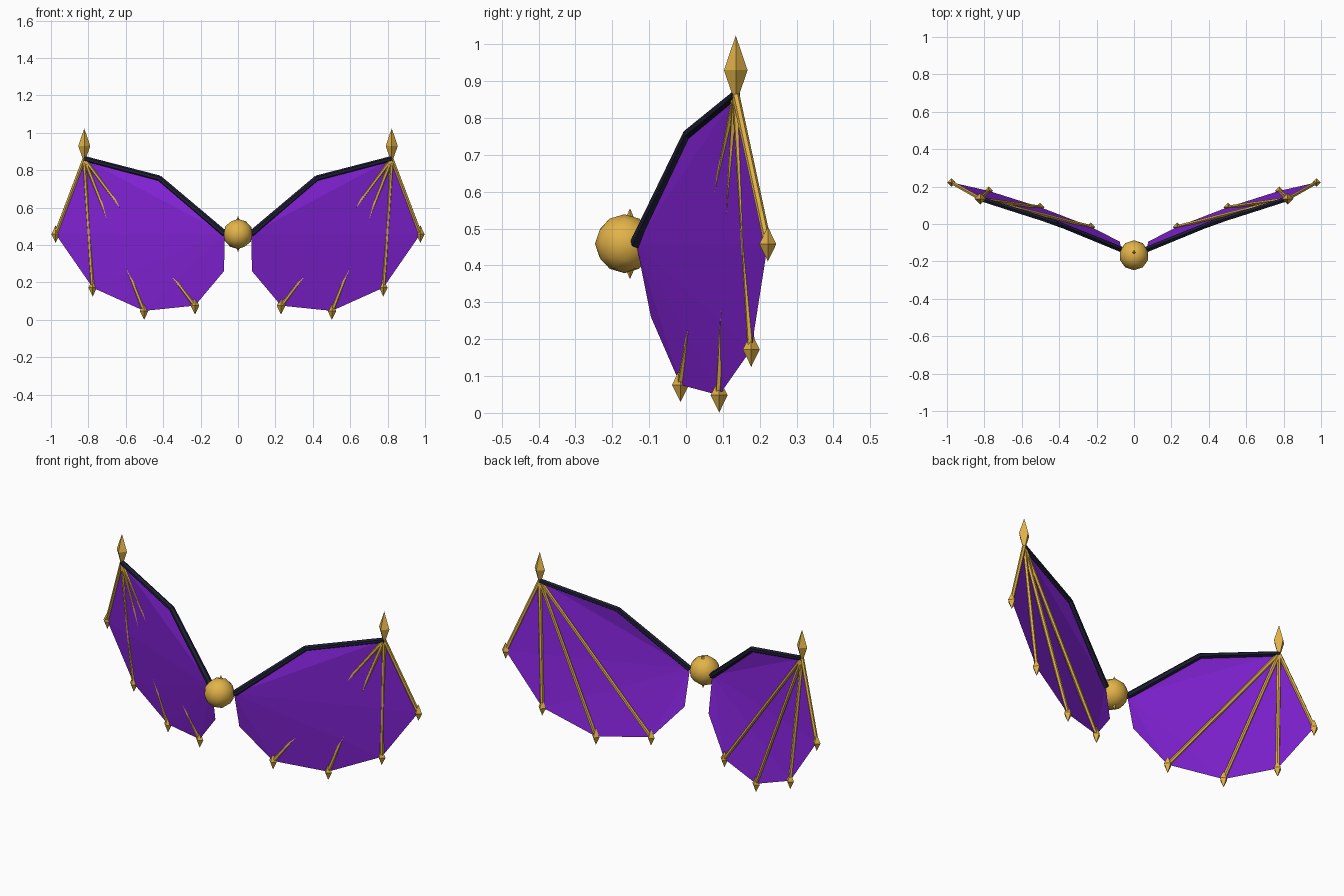
import bpy
import bmesh
from mathutils import Vector, Matrix

cube = bpy.data.objects.get("Cube")
if cube:
    bpy.data.objects.remove(cube, do_unlink=True)


def material(name, color):
    mat = bpy.data.materials.new(name)
    mat.use_nodes = True
    mat.diffuse_color = (*color, 1)
    mat.node_tree.nodes["Principled BSDF"].inputs["Base Color"].default_value = (*color, 1)
    return mat


PURPLE = material("purple membrane", (0.235, 0.017, 0.70))
GOLD = material("bright gold", (0.76, 0.45, 0.065))
DARK = material("dark navy bone", (0.013, 0.013, 0.036))


def finish(name, bm, mat):
    mesh = bpy.data.meshes.new(name)
    bm.to_mesh(mesh)
    bm.free()
    mesh.materials.append(mat)
    obj = bpy.data.objects.new(name, mesh)
    bpy.context.collection.objects.link(obj)


def add_rod(bm, a, b, r1, r2, sides=6):
    axis = b - a
    place = Matrix.Translation((a + b) / 2) @ axis.to_track_quat("Z", "Y").to_matrix().to_4x4()
    bmesh.ops.create_cone(bm, cap_ends=True, segments=sides, radius1=r1, radius2=r2,
                          depth=axis.length, matrix=place)


def gem(name, centre, half_width, half_height):
    # Four-sided double pyramid
    bm = bmesh.new()
    ring = [bm.verts.new(centre + Vector(d) * half_width)
            for d in ((1, 0, 0), (0, 1, 0), (-1, 0, 0), (0, -1, 0))]
    top = bm.verts.new(centre + Vector((0, 0, half_height)))
    base = bm.verts.new(centre - Vector((0, 0, half_height)))
    for i in range(4):
        a, b = ring[i], ring[(i + 1) % 4]
        bm.faces.new((a, b, top))
        bm.faces.new((b, a, base))
    finish(name, bm, GOLD)


# Wing layout for the left side, mirrored for the right
ROOT = (0.07, -0.135, 0.46)
ELBOW = (0.42, 0.007, 0.757)
WRIST = (0.822, 0.135, 0.862)
TIPS = [(0.975, 0.222, 0.458), (0.777, 0.177, 0.172),
        (0.502, 0.09, 0.048), (0.23, -0.015, 0.076)]
INNER = (0.075, -0.095, 0.26)

for side, sign in (("left", 1), ("right", -1)):
    def at(p):
        return Vector((p[0] * sign, p[1], p[2]))

    root, elbow, wrist = at(ROOT), at(ELBOW), at(WRIST)
    tips = [at(t) for t in TIPS]

    # Membrane fans out from the wing root, facing forward
    bm = bmesh.new()
    hub = bm.verts.new(root)
    rim = [bm.verts.new(p) for p in [elbow, wrist, *tips, at(INNER)]]
    for a, b in zip(rim, rim[1:]):
        face = bm.faces.new((hub, a, b))
        face.normal_update()
        if face.normal.y > 0:
            face.normal_flip()
    finish(side + "_membrane", bm, PURPLE)

    # Arm bones along the leading edge
    bm = bmesh.new()
    add_rod(bm, root, elbow, 0.017, 0.015)
    add_rod(bm, elbow, wrist, 0.015, 0.014)
    bmesh.ops.create_icosphere(bm, subdivisions=1, radius=0.015,
                               matrix=Matrix.Translation(elbow))
    finish(side + "_arm_bone", bm, DARK)

    # Finger bones with a gem at each tip
    for i, tip in enumerate(tips, 1):
        bm = bmesh.new()
        add_rod(bm, wrist, tip, 0.0105, 0.0105)
        finish(f"{side}_finger_{i}", bm, GOLD)
        gem(f"{side}_finger_tip_{i}", tip, 0.023, 0.047)

    # Tall spike above the wrist
    gem(side + "_wrist_spike", wrist + Vector((0, 0, 0.068)), 0.032, 0.094)

# Central orb with a gem set through it
bm = bmesh.new()
bmesh.ops.create_icosphere(bm, subdivisions=2, radius=0.08,
                           matrix=Matrix.Translation((0, -0.167, 0.459)))
for f in bm.faces:
    f.smooth = True
finish("centre_orb", bm, GOLD)
gem("centre_gem", Vector((0, -0.152, 0.459)), 0.042, 0.096)
